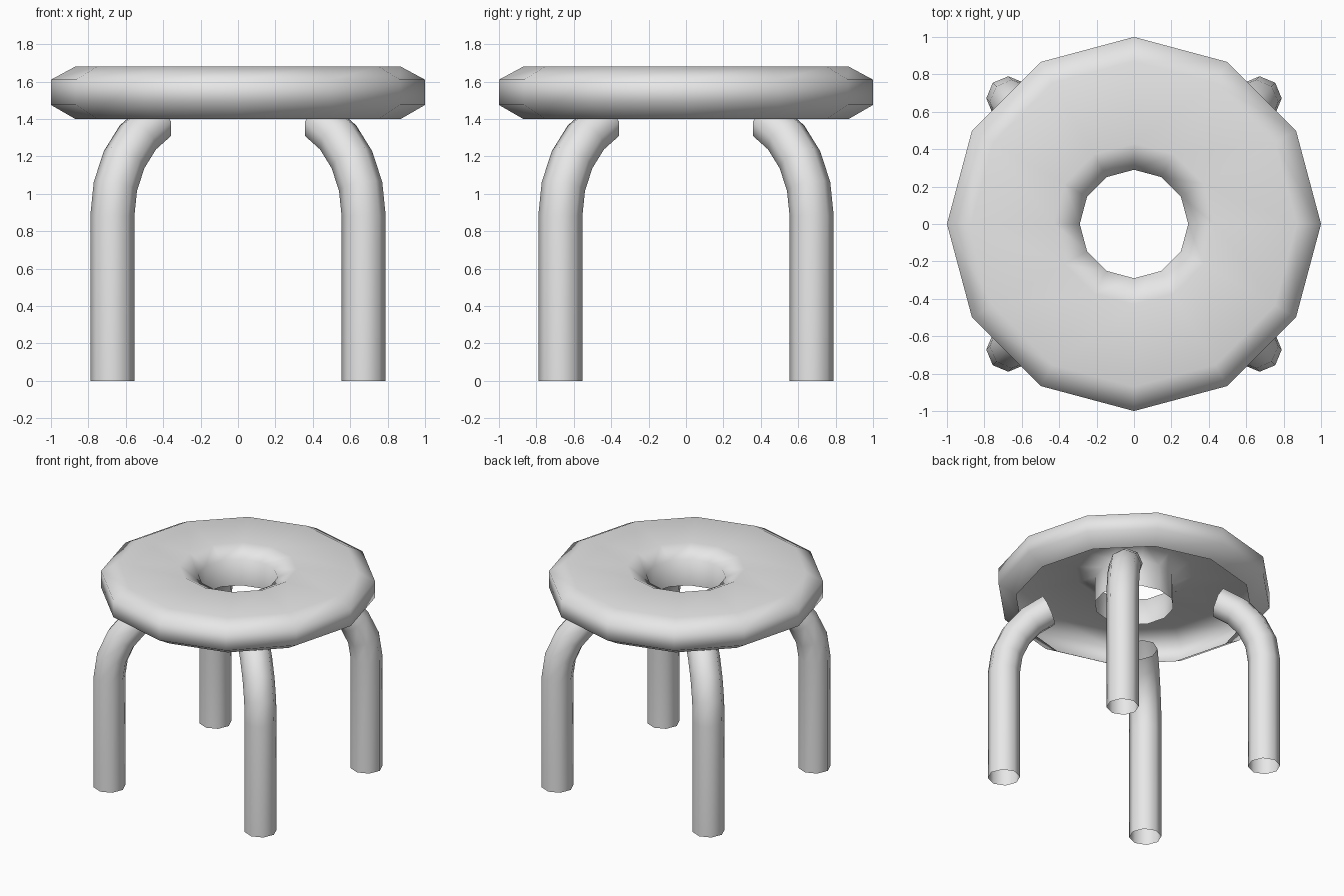
import bpy, math
from mathutils import Vector

if "Cube" in bpy.data.objects:
    bpy.data.objects.remove(bpy.data.objects["Cube"])

grey = bpy.data.materials.new("plain grey")
grey.diffuse_color = (0.8, 0.8, 0.8, 1)
grey.use_nodes = True
grey.node_tree.nodes["Principled BSDF"].inputs["Base Color"].default_value = grey.diffuse_color


def loft(name, rings, flip):
    """Skin closed rings of points into a smooth open shell."""
    n = len(rings[0])
    verts = [p for ring in rings for p in ring]
    faces = []
    for k in range(len(rings) - 1):
        for j in range(n):
            a, b = k * n + j, k * n + (j + 1) % n
            quad = (a, b, b + n, a + n)
            faces.append(quad[::-1] if flip else quad)
    mesh = bpy.data.meshes.new(name)
    mesh.from_pydata(verts, [], faces)
    mesh.materials.append(grey)
    mesh.shade_smooth()
    obj = bpy.data.objects.new(name, mesh)
    bpy.context.collection.objects.link(obj)
    return obj


# Seat: twelve-sided ring shell with a flared hole, open underneath
profile = [(0.29, 1.40), (0.29, 1.61), (0.43, 1.68), (0.87, 1.68),
           (1.0, 1.61), (1.0, 1.475), (0.87, 1.40)]
seat_rings = [[(r * math.cos(math.tau * j / 12), r * math.sin(math.tau * j / 12), z)
               for j in range(12)] for r, z in profile]
seat = loft("seat", seat_rings, True)
seat.modifiers.new("flat top shading", "WEIGHTED_NORMAL")

# Legs: eight-sided open tubes that bend inward under the seat
LEG_R, BEND_R, FOOT, BEND_Z = 0.118, 0.55, 0.95, 0.883


def leg(name, angle):
    up = Vector((0, 0, 1))
    inward = Vector((-math.cos(angle), -math.sin(angle), 0))
    side = up.cross(inward)
    path = [(FOOT, 0, 0)]
    for i in range(5):
        t = math.radians(16.5 * i)
        path.append((FOOT - BEND_R * (1 - math.cos(t)), BEND_Z + BEND_R * math.sin(t), t))
    rings = []
    for r, z, t in path:
        centre = -inward * r + up * z
        u = inward * math.cos(t) - up * math.sin(t)
        rings.append([centre + LEG_R * (u * math.cos(math.tau * j / 8)
                                        + side * math.sin(math.tau * j / 8))
                      for j in range(8)])
    loft(name, rings, False)


for name, deg in (("back_right_leg", 45), ("back_left_leg", 135),
                  ("front_left_leg", 225), ("front_right_leg", 315)):
    leg(name, math.radians(deg))
